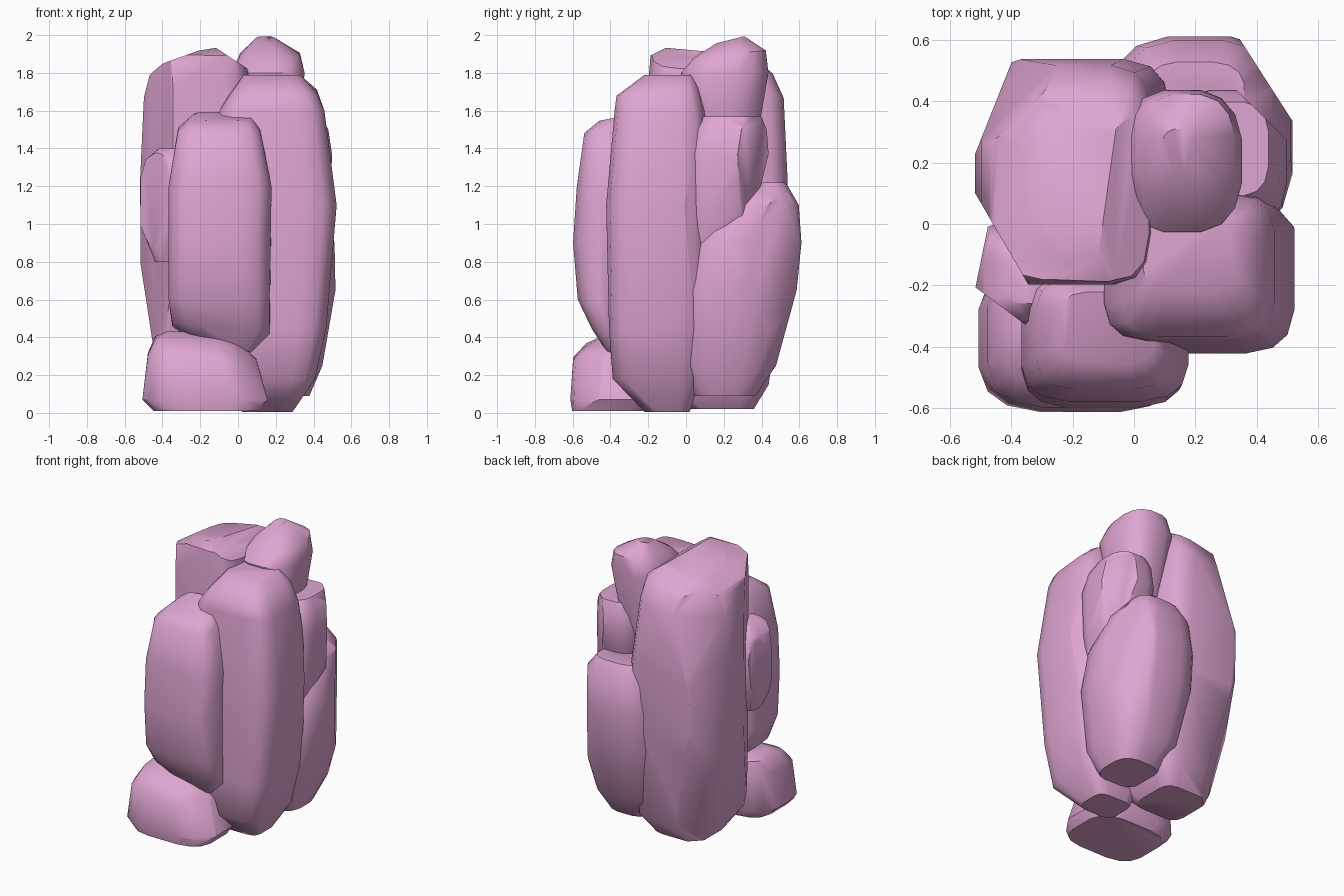
import bpy, bmesh, math
from mathutils import Vector

mat = bpy.data.materials.new("pink_stone")
mat.diffuse_color = (0.74, 0.38, 0.64, 1)


def boulder(name, rings, power=3.5, cuts=(), sides=16):
    """Convex stone from rounded-box rings (z, x0, x1, y0, y1[, slope_x, slope_y]),
    then split along flat planes given as (nx, ny, nz, distance)."""
    bm = bmesh.new()
    for z, x0, x1, y0, y1, *slope in rings:
        sx, sy = slope or (0, 0)
        for i in range(sides):
            a = 2 * math.pi * (i + 0.5) / sides
            c, s = math.cos(a), math.sin(a)
            u = math.copysign(abs(c) ** (2 / power), c) * (x1 - x0) / 2
            v = math.copysign(abs(s) ** (2 / power), s) * (y1 - y0) / 2
            bm.verts.new(((x0 + x1) / 2 + u, (y0 + y1) / 2 + v, z + sx * u + sy * v))
    bmesh.ops.convex_hull(bm, input=bm.verts)
    loose = [v for v in bm.verts if not v.link_faces]
    bmesh.ops.delete(bm, geom=loose, context='VERTS')
    for nx, ny, nz, d in cuts:
        n = Vector((nx, ny, nz))
        geom = bm.verts[:] + bm.edges[:] + bm.faces[:]
        bmesh.ops.bisect_plane(bm, geom=geom, plane_co=n * (d / n.length_squared),
                               plane_no=n, clear_outer=True)
        bmesh.ops.holes_fill(bm, edges=[e for e in bm.edges if e.is_boundary])
    bmesh.ops.recalc_face_normals(bm, faces=bm.faces)
    me = bpy.data.meshes.new(name)
    bm.to_mesh(me)
    bm.free()
    me.materials.append(mat)
    ob = bpy.data.objects.new(name, me)
    bpy.context.collection.objects.link(ob)
    bpy.ops.object.select_all(action='DESELECT')
    ob.select_set(True)
    bpy.context.view_layer.objects.active = ob
    bpy.ops.object.shade_smooth_by_angle(angle=math.radians(45))


# upright slab at the front
boulder("front_slab", [
    (0.34, -0.22, 0.08, -0.43, -0.20, -0.2, -0.1),
    (0.44, -0.35, 0.17, -0.50, -0.17, -0.1, -0.1),
    (0.60, -0.37, 0.17, -0.575, -0.16),
    (0.90, -0.37, 0.17, -0.60, -0.15),
    (1.20, -0.37, 0.18, -0.58, -0.15),
    (1.50, -0.32, 0.12, -0.54, -0.17, 0, 0.1),
    (1.57, -0.24, 0.07, -0.46, -0.22, 0, 0.2)], 4)

# tall column at the front right
boulder("right_column", [
    (0.005, 0.02, 0.29, -0.22, 0.02),
    (0.18, -0.06, 0.41, -0.39, 0.08),
    (0.45, -0.10, 0.47, -0.41, 0.11),
    (1.10, -0.11, 0.525, -0.425, 0.13),
    (1.60, -0.10, 0.46, -0.38, 0.10),
    (1.70, -0.04, 0.42, -0.37, 0.07, 0, 0.1),
    (1.79, 0.03, 0.33, -0.22, 0.04)], 4.5, [(0.75, 0.66, 0, 0.385)])

# tallest column at the back left, with chipped corners
boulder("back_left_column", [
    (0.02, -0.34, 0.02, 0.00, 0.36),
    (0.15, -0.42, 0.12, -0.13, 0.44),
    (0.80, -0.52, 0.14, -0.19, 0.53),
    (1.25, -0.52, 0.12, -0.20, 0.54),
    (1.70, -0.50, 0.06, -0.20, 0.52, 0.15, -0.15),
    (1.82, -0.47, 0.04, -0.19, 0.46, 0.2, -0.15),
    (1.90, -0.35, 0.0, -0.18, 0.32, 0.2, -0.12)], 5,
    [(-0.86, -0.5, 0, 0.395), (-0.93, 0.37, 0, 0.566), (0.55, 0, 0.83, 1.54),
     (-0.34, 0, 0.94, 1.874), (0, -0.45, 0.9, 1.787),
     (-0.7, 0.7, 0.25, 0.95), (-0.7, 0.7, -0.25, 0.43)])

# rounded stone on the top
boulder("top_stone", [
    (1.35, 0.04, 0.28, 0.06, 0.36),
    (1.60, -0.01, 0.34, 0.02, 0.38),
    (1.80, -0.04, 0.355, -0.03, 0.44),
    (1.90, 0.01, 0.33, 0.04, 0.425, 0, 0.1),
    (1.975, 0.09, 0.20, 0.16, 0.31, 0, 0.25)], 2.7)

# mid-height stone on the right side
boulder("right_side_stone", [
    (0.90, 0.30, 0.45, 0.04, 0.20),
    (1.05, 0.16, 0.49, 0.01, 0.36),
    (1.37, 0.13, 0.50, -0.01, 0.44),
    (1.50, 0.15, 0.48, 0.04, 0.43),
    (1.57, 0.18, 0.44, 0.09, 0.40)], 3.2, [(0.7, 0.7, 0, 0.54)])

# bulging stone at the lower back right
boulder("back_right_stone", [
    (0.09, 0.06, 0.38, 0.04, 0.37),
    (0.25, -0.05, 0.45, -0.05, 0.48),
    (0.65, -0.10, 0.52, -0.05, 0.59),
    (0.90, -0.09, 0.515, 0.02, 0.615),
    (1.10, -0.04, 0.46, 0.16, 0.60),
    (1.22, 0.04, 0.36, 0.32, 0.53)], 3, [(0.84, 0.54, 0, 0.615)])

# low stone at the front left foot
boulder("foot_stone", [
    (0.01, -0.45, 0.12, -0.605, -0.16),
    (0.07, -0.51, 0.16, -0.615, -0.13),
    (0.30, -0.48, 0.10, -0.60, -0.12, -0.05, 0.05),
    (0.38, -0.44, 0.02, -0.53, -0.14, -0.08, 0.1),
    (0.43, -0.38, -0.10, -0.40, -0.20)], 3.5, [(0.78, -0.62, 0.3, 0.43)])

# small stone wedged in the left side
boulder("left_side_stone", [
    (0.80, -0.44, -0.32, -0.24, -0.10),
    (1.00, -0.52, -0.27, -0.32, -0.02),
    (1.20, -0.53, -0.26, -0.34, 0.00),
    (1.34, -0.49, -0.28, -0.32, -0.03),
    (1.40, -0.42, -0.30, -0.26, -0.09)], 4,
    [(-0.6, -0.8, 0, 0.475), (-0.98, 0.2, 0, 0.465)])
